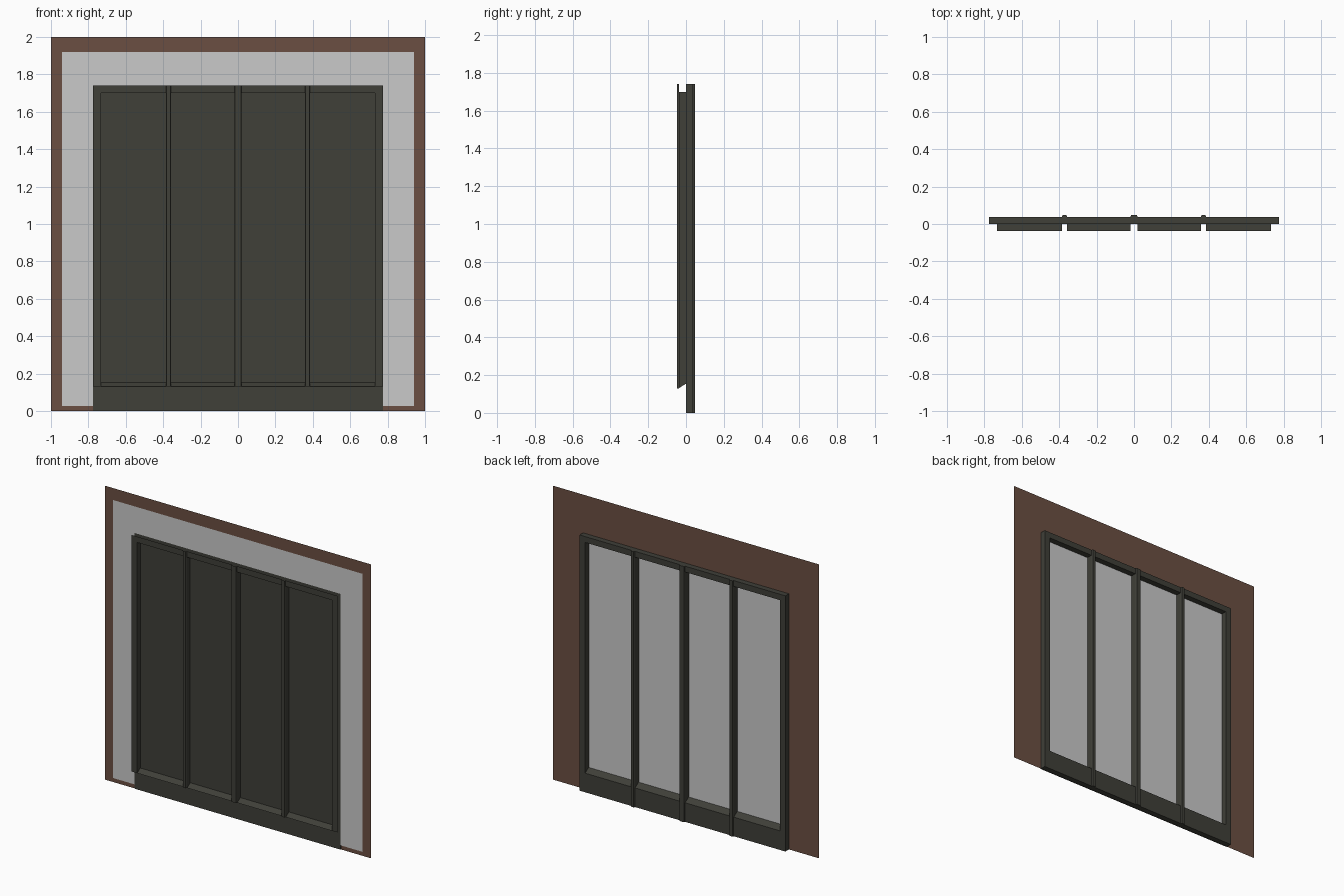
import bpy
from mathutils import Vector

if "Cube" in bpy.data.objects:
    bpy.data.objects.remove(bpy.data.objects["Cube"])


def material(name, rgb):
    m = bpy.data.materials.new(name)
    m.diffuse_color = (*rgb, 1)
    m.use_nodes = True
    m.node_tree.nodes["Principled BSDF"].inputs["Base Color"].default_value = m.diffuse_color
    return m


DARK = material("dark frame paint", (0.050, 0.050, 0.040))
BROWN = material("brown wall", (0.147, 0.078, 0.054))
GREY = material("pale grey", (0.59, 0.59, 0.59))

# main dimensions
W, TOP = 0.775, 1.74            # frame half width and height
HEAD, SILL, BASE = 1.70, 0.155, 0.13
D, DM = 0.038, 0.047            # depth of frame and of mullions
BAYS = [(-0.733, -0.386), (-0.357, -0.02), (0.02, 0.357), (0.386, 0.733)]
MULLIONS = [(BAYS[i][1], BAYS[i + 1][0]) for i in range(3)]


def build(name, faces, mat):
    """Make a mesh from (corner list, outward direction) pairs."""
    verts, polys = [], []
    for pts, want in faces:
        p = [Vector(q) for q in pts]
        if (p[1] - p[0]).cross(p[2] - p[0]).dot(Vector(want)) < 0:
            p.reverse()
        polys.append(range(len(verts), len(verts) + len(p)))
        verts += p
    me = bpy.data.meshes.new(name)
    me.from_pydata(verts, [], [list(f) for f in polys])
    me.materials.append(mat)
    ob = bpy.data.objects.new(name, me)
    bpy.context.collection.objects.link(ob)
    return ob


def upright(x0, x1, z0, z1, y, s):
    """Rectangle in the wall plane, facing s along y."""
    return ([(x0, y, z0), (x1, y, z0), (x1, y, z1), (x0, y, z1)], (0, s, 0))


def side(x, y0, y1, z0, z1, d):
    return ([(x, y0, z0), (x, y1, z0), (x, y1, z1), (x, y0, z1)], (d, 0, 0))


def level(x0, x1, y0, y1, za, zb, d):
    """Rectangle across the depth, za at y0 and zb at y1."""
    return ([(x0, y0, za), (x1, y0, za), (x1, y1, zb), (x0, y1, zb)], (0, 0, d))


def window_frame(label, s, z0):
    y, ym = s * D, s * DM
    # jambs and head rail
    f = [upright(-W, BAYS[0][0], z0, TOP, y, s), upright(BAYS[-1][1], W, z0, TOP, y, s)]
    for a, b in BAYS:
        f.append(upright(a, b, HEAD, TOP, y, s))
        # reveals, head underside and sloping sill of each bay
        f.append(level(a, b, 0, y, HEAD, HEAD, -1))
        f.append(level(a, b, 0, y, SILL, BASE, 1))
        for x, d in ((a, 1), (b, -1)):
            f.append(([(x, 0, SILL), (x, y, BASE), (x, y, HEAD), (x, 0, HEAD)], (d, 0, 0)))
        if s > 0:
            f.append(upright(a, b, 0, BASE, y, s))
    if s > 0:
        # closed outer edges of the back frame
        f += [side(-W, 0, y, 0, TOP, -1), side(W, 0, y, 0, TOP, 1),
              level(-W, W, 0, y, TOP, TOP, 1), level(-W, W, 0, y, 0, 0, -1)]
    build(label + "_frame", f, DARK)

    # mullions with chamfered noses
    f = []
    for a, b in MULLIONS:
        c = 0.004
        prof = [(a, y), (a + c, ym), (b - c, ym), (b, y)]
        for i, d in enumerate([(-1, s * .1, 0), (0, s, 0), (1, s * .1, 0)]):
            p, q = prof[i], prof[i + 1]
            f.append(([(*p, z0), (*q, z0), (*q, TOP), (*p, TOP)], d))
        if s > 0:
            f.append(([(*p, TOP) for p in prof], (0, 0, 1)))
            f.append(([(*p, z0) for p in prof], (0, 0, -1)))
    build(label + "_mullions", f, DARK)


window_frame("front", -1, BASE)
window_frame("back", 1, 0)

# brown wall around the opening
build("wall", [upright(-1, -W, 0, 2, 0, 1), upright(W, 1, 0, 2, 0, 1),
               upright(-W, W, TOP, 2, 0, 1)], BROWN)
# pale sheet behind the front frame, also seen through the back bays
build("pale_sheet", [upright(-0.94, 0.94, 0.028, 1.92, -0.002, -1)], GREY)
# dark front panel filling the bays and forming the base board
build("dark_panel", [upright(-W, W, 0, TOP, -0.004, -1)], DARK)
